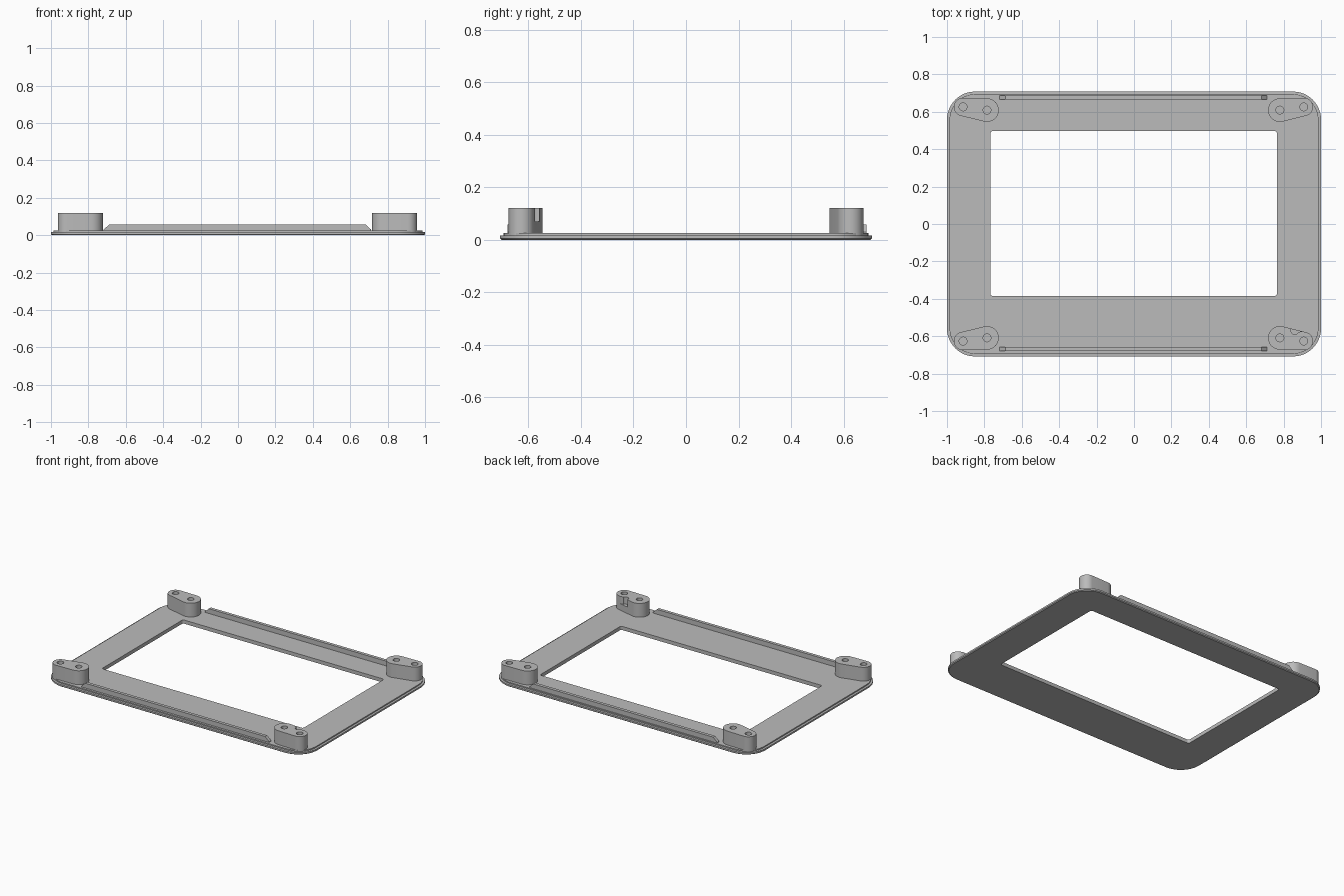
import bpy
import bmesh
from math import cos, sin, pi, atan2, acos, hypot

if "Cube" in bpy.data.objects:
    bpy.data.objects.remove(bpy.data.objects["Cube"], do_unlink=True)

GREY = (0.5, 0.5, 0.5, 1)
grey = bpy.data.materials.new("matte grey")
grey.use_nodes = True
grey.diffuse_color = GREY
grey.node_tree.nodes["Principled BSDF"].inputs["Base Color"].default_value = GREY


def arc(cx, cy, r, a0, a1, n):
    return [(cx + r * cos(a0 + (a1 - a0) * i / n),
             cy + r * sin(a0 + (a1 - a0) * i / n)) for i in range(n + 1)]


def rounded_rect(x0, x1, y0, y1, r, n=12):
    corners = [(x1 - r, y1 - r), (x0 + r, y1 - r), (x0 + r, y0 + r), (x1 - r, y0 + r)]
    return [p for k, (cx, cy) in enumerate(corners)
            for p in arc(cx, cy, r, k * pi / 2, (k + 1) * pi / 2, n)]


def finish(bm, name):
    bmesh.ops.recalc_face_normals(bm, faces=bm.faces)
    mesh = bpy.data.meshes.new(name)
    bm.to_mesh(mesh)
    bm.free()
    mesh.materials.append(grey)
    obj = bpy.data.objects.new(name, mesh)
    bpy.context.collection.objects.link(obj)
    return obj


def loft(name, rings):
    """Skin a stack of (outline, z) rings and cap both ends."""
    bm = bmesh.new()
    loops = [[bm.verts.new((x, y, z)) for x, y in pts] for pts, z in rings]
    n = len(loops[0])
    for a, b in zip(loops, loops[1:]):
        for i in range(n):
            j = (i + 1) % n
            bm.faces.new((a[i], a[j], b[j], b[i]))
    bm.faces.new(loops[0][::-1])
    bm.faces.new(loops[-1])
    return finish(bm, name)


def prism(name, pts, z0, z1):
    return loft(name, [(pts, z0), (pts, z1)])


def cut(obj, cutter):
    cutter.hide_render = True
    cutter.hide_set(True)
    mod = obj.modifiers.new("cut", "BOOLEAN")
    mod.operation = "DIFFERENCE"
    mod.solver = "EXACT"
    mod.object = cutter
    bpy.context.view_layer.objects.active = obj
    bpy.ops.object.modifier_apply(modifier=mod.name)
    bpy.data.objects.remove(cutter, do_unlink=True)


def smooth(obj):
    bpy.ops.object.select_all(action="DESELECT")
    obj.select_set(True)
    bpy.context.view_layer.objects.active = obj
    bpy.ops.object.shade_smooth_by_angle(angle=pi / 6)


# Frame plate: chamfered underside, full-width lip, stepped-in top
def outline(inset):
    return rounded_rect(-1 + inset, 1 - inset, -0.708 + inset, 0.708 - inset, 0.15 - inset)


frame = loft("frame_plate", [(outline(0.006), 0), (outline(0), 0.005), (outline(0), 0.016),
                             (outline(0.014), 0.017), (outline(0.014), 0.025)])
cut(frame, prism("window_cutter", rounded_rect(-0.768, 0.765, -0.385, 0.497, 0.014, 6), -0.1, 0.1))
smooth(frame)

# Corner posts: two unequal bosses joined by tangents, each with a blind hole
CENTRE_X = -0.003
INNER, R_INNER = (0.783, 0.609), 0.063
OUTER, R_OUTER = (0.911, 0.626), 0.049


def post_outline(sx, sy):
    dx, dy = OUTER[0] - INNER[0], OUTER[1] - INNER[1]
    axis = atan2(dy, dx)
    t = acos((R_INNER - R_OUTER) / hypot(dx, dy))
    pts = (arc(*OUTER, R_OUTER, axis - t, axis + t, 16)
           + arc(*INNER, R_INNER, axis + t, axis + 2 * pi - t, 20))
    return [(CENTRE_X + sx * x, sy * y) for x, y in pts]


for sx, side in ((-1, "right"), (1, "left")):
    for sy, end in ((-1, "front"), (1, "back")):
        post = prism(f"{end}_{side}_post", post_outline(sx, sy), 0.015, 0.12)
        for x, y in (INNER, OUTER):
            hole = arc(CENTRE_X + sx * x, sy * y, 0.021, 0, 2 * pi * 23 / 24, 23)
            cut(post, prism("hole_cutter", hole, 0.03, 0.2))
        # Relief pocket in the inner wall of one post
        if sx > 0 and sy < 0:
            pocket = [(0.838, -0.5), *arc(0.86, -0.568, 0.022, pi, 1.85 * pi, 8),
                      (0.89, -0.575), (0.93, -0.575), (0.93, -0.5)]
            cut(post, prism("pocket_cutter", pocket, 0.07, 0.2))
        smooth(post)

# Long rails with bevelled ends
for y, end in ((-0.668, "front"), (0.676, "back")):
    side = [(-0.718, 0.02), (-0.718, 0.03), (-0.688, 0.058),
            (0.682, 0.058), (0.712, 0.03), (0.712, 0.02)]
    bm = bmesh.new()
    face = bm.faces.new([bm.verts.new((x, y - 0.011, z)) for x, z in side])
    ext = bmesh.ops.extrude_face_region(bm, geom=[face])
    bmesh.ops.translate(bm, vec=(0, 0.022, 0),
                        verts=[v for v in ext["geom"] if isinstance(v, bmesh.types.BMVert)])
    finish(bm, f"{end}_rail")
